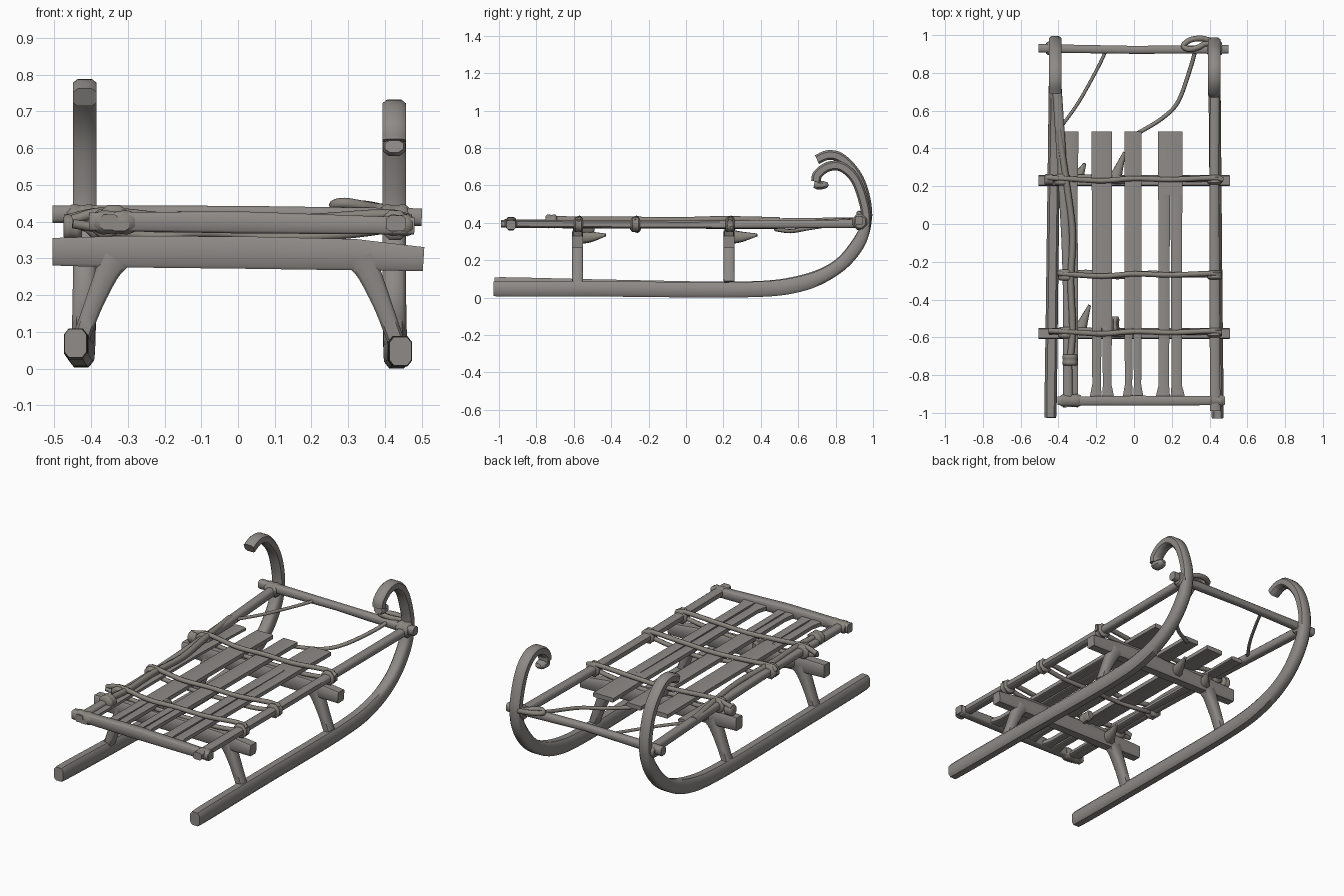
import bpy, bmesh, math
from mathutils import Vector

X, Y = Vector((1, 0, 0)), Vector((0, 1, 0))


def material(name, rgb):
    m = bpy.data.materials.new(name)
    m.diffuse_color = (*rgb, 1)
    return m


WOOD = material("weathered_wood", (.27, .255, .24))
ROPE = material("old_rope", (.25, .23, .205))


def spline(pts, n):
    """Catmull-Rom through (x, y, z, width, height) points."""
    if n < 2:
        return [Vector(p) for p in pts]
    p = [Vector(q) for q in pts]
    p = [p[0] * 2 - p[1]] + p + [p[-1] * 2 - p[-2]]
    out = []
    for i in range(1, len(p) - 2):
        a, b, c, d = p[i - 1:i + 3]
        for k in range(n):
            t = k / n
            out.append((b * 2 + (c - a) * t + (a * 2 - b * 5 + c * 4 - d) * t * t
                        + (b * 3 - a - c * 3 + d) * t ** 3) * 0.5)
    return out + [p[-2]]


def sweep(name, pts, side, n=1, bevel=0.2, round_section=False, mat=WOOD):
    """Sweep a chamfered rectangle or circle along a path; width lies along side."""
    rows = spline(pts, n)
    pos = [Vector(r[:3]) for r in rows]
    if round_section:
        sec = [(0.5 * math.cos(i * math.pi / 4), 0.5 * math.sin(i * math.pi / 4)) for i in range(8)]
    else:
        k = 0.5 - bevel
        sec = [(.5, -k), (.5, k), (k, .5), (-k, .5), (-.5, k), (-.5, -k), (-k, -.5), (k, -.5)]
    bm = bmesh.new()
    rings = []
    for i, r in enumerate(rows):
        t = (pos[min(i + 1, len(pos) - 1)] - pos[max(i - 1, 0)]).normalized()
        s = (side - t * side.dot(t)).normalized()
        u = s.cross(t)
        rings.append([bm.verts.new(pos[i] + s * a * r[3] + u * b * r[4]) for a, b in sec])
    for a, b in zip(rings, rings[1:]):
        for j in range(8):
            bm.faces.new((a[j], a[(j + 1) % 8], b[(j + 1) % 8], b[j]))
    bm.faces.new(rings[0])
    bm.faces.new(rings[-1])
    bmesh.ops.recalc_face_normals(bm, faces=bm.faces)
    me = bpy.data.meshes.new(name)
    bm.to_mesh(me)
    bm.free()
    me.materials.append(mat)
    me.polygons.foreach_set("use_smooth", [True] * len(me.polygons))
    me.set_sharp_from_angle(angle=math.radians(50))
    ob = bpy.data.objects.new(name, me)
    bpy.context.collection.objects.link(ob)
    return ob


def rope(name, pts, d, side=Vector((0, 0, 1)), n=5):
    return sweep(name, [(*p, d, d) for p in pts], side, n, round_section=True, mat=ROPE)


def lash(name, x, y, z, w, h, length, axis):
    """Bulging rope wrap around a bar that runs along axis."""
    pts = []
    for f, s in ((-.5, .75), (-.3, 1), (0, .9), (.3, 1), (.5, .75)):
        p = Vector((x, y, z)) + axis * f * length
        pts.append((*p, w * s, h * s))
    return sweep(name, pts, X if axis == Y else Y, 2, 0.3, mat=ROPE)


# Runners with rounded front ends and curled tips, the left one taller and more open
def runner(name, xs, yz):
    (y0, z0) = yz[0]
    pts = [(xs[0], y0 - .012, z0, .046, .06)]
    for i, (y, z) in enumerate(yz):
        f = min(1, max(0, (y + 1) / 1.9)) if i < 6 else 1
        h = 0.082 if i < 4 else (0.07 if i < 6 else 0.052)
        pts.append((xs[0] + (xs[1] - xs[0]) * f, y, z, 0.064, h))
    return sweep(name, pts, X, 7, 0.2)


runner("left_runner", (-.442, -.417),
       [(-.98, .068), (-.4, .055), (.3, .045), (.6, .075), (.8, .16), (.92, .29), (.968, .42),
        (.955, .55), (.91, .66), (.83, .745), (.76, .762), (.70, .738)])
runner("right_runner", (.442, .425),
       [(-.985, .047), (-.4, .046), (.3, .042), (.6, .07), (.8, .155), (.92, .285), (.962, .41),
        (.945, .53), (.9, .64), (.83, .7), (.76, .70), (.705, .66), (.695, .62)])
# Small knob ending the right curl
sweep("right_curl_knob", [(.425, .685, .605, .05, .035), (.425, .705, .602, .062, .048),
                          (.425, .74, .602, .055, .04), (.425, .76, .608, .03, .02)], X, 3, 0.28)

# Cross beams and splayed legs
for tag, y in (("front", -.58), ("rear", .23)):
    sweep(tag + "_beam", [(-.505, y, .318, .058, .075), (-.33, y, .318, .06, .085),
                          (0, y, .316, .06, .088), (.32, y, .31, .06, .085),
                          (.505, y, .298, .058, .065)], Y, 1, 0.1)
    for s, label in ((-1, "left"), (1, "right")):
        sweep(f"{tag}_{label}_leg", [(s * .335, y, .30, .06, .085), (s * .357, y, .26, .06, .065),
                                     (s * .395, y, .17, .058, .05), (s * .428, y, .08, .056, .046)],
              Y, 3, 0.15)

# Side rails
sweep("left_rail", [(-.35, -.97, .398, .05, .042), (-.355, -.3, .395, .045, .042),
                    (-.375, .2, .398, .05, .045), (-.425, .98, .405, .05, .05)], X, 4)
sweep("right_rail", [(.43, -.99, .395, .055, .042), (.425, 0, .39, .052, .042),
                     (.428, .98, .395, .05, .045)], X, 3)

# End crossbars
sweep("front_crossbar", [(-.405, -.937, .40, .045, .05), (0, -.935, .398, .052, .06),
                         (.48, -.935, .388, .048, .046)], Y, 1, 0.12)
sweep("rear_crossbar", [(-.505, .93, .42, .045, .048), (0, .922, .424, .042, .038),
                        (.5, .925, .412, .045, .048)], Y)

# Seat slats, whose front ends split into two tongues
sweep("slat_1", [(-.33, .49, .378, .075, .024), (-.33, .1, .385, .06, .024),
                 (-.318, -.3, .388, .045, .026), (-.322, -.97, .388, .05, .026)], X, 3)
for i, (x, w) in enumerate(((-.17, .108), (-.005, .092), (.192, .13))):
    split = .15 if i == 2 else -.55
    sweep(f"slat_{i + 2}", [(x, .49, .38, w, .026), (x, split, .384, w * .98, .028)], X, 1, 0.08)
    for s in (-1, 1):
        sweep(f"slat_{i + 2}_tongue", [(x + s * w * .25, split + .01, .384, w * .48, .028),
                                       (x + s * w * .26, -.85, .386, w * .42, .028),
                                       (x + s * w * .31, -.93, .386, w * .62, .03)], X, 1, 0.12)

# Lashing ropes laid across the slats
for tag, y, a, b in (("rear", .235, -.47, .47), ("middle", -.27, -.40, .45), ("front", -.575, -.45, .46)):
    rope(tag + "_lashing", [(a, y + .01, .405), (-.36, y + .005, .425), (-.17, y - .006, .408),
                            (0, y + .006, .405), (.19, y, .407), (.4, y + .008, .42), (b, y, .405)], .028)
    rope(tag + "_under_lashing", [(a, y, .395), (-.25, y + .015, .362), (-.09, y - .01, .37),
                                  (.08, y + .01, .358), (.28, y, .365), (b, y, .39)], .026)
    lx = -.36 if y < 0 else -.38
    lash(tag + "_left_wrap", lx, y, .395, .085, .08, .06, Y)
    lash(tag + "_right_wrap", .427, y, .39, .08, .08, .05, Y)

# Corner wraps and knots
lash("front_left_wrap", -.335, -.935, .398, .07, .066, .11, X)
lash("front_right_wrap", .44, -.935, .39, .065, .06, .07, X)
lash("rear_left_wrap", -.425, .93, .41, .075, .075, .08, X)
lash("rear_right_wrap", .427, .93, .405, .08, .085, .08, X)
lash("left_rail_knot", -.338, -.72, .408, .085, .075, .06, Y)
lash("slat_knot", -.1, -.53, .375, .045, .06, .08, Y)
lash("rear_beam_end_wrap", -.45, .235, .385, .06, .07, .05, X)

# Rope bundle along the left rail
rope("left_rail_rope", [(-.40, .5, .412), (-.355, .2, .418), (-.325, -.05, .412), (-.335, -.3, .415),
                        (-.325, -.55, .415), (-.34, -.74, .42)], .036, n=4)

# Knotted loop and loose cords at the rear
rope("rear_rope_loop", [(.42, .965, .425), (.36, .982, .44), (.30, .975, .445), (.262, .945, .445),
                        (.29, .925, .45), (.34, .935, .442), (.38, .955, .435), (.43, .95, .43)],
     .03, n=4)
rope("left_cord", [(-.15, .915, .42), (-.19, .83, .415), (-.29, .65, .405), (-.385, .515, .40)], .018)
rope("right_cord", [(.33, .94, .43), (.30, .83, .40), (.235, .65, .37), (.15, .56, .355),
                    (.02, .48, .365)], .022)

# Torn binding scraps hanging beside the beams
for name, x, y, dx, dy in (("front_scrap", -.285, -.56, .05, .13), ("rear_left_scrap", -.30, .24, .04, .08),
                           ("rear_middle_scrap", -.10, .24, .05, .14)):
    sweep(name, [(x, y, .325, .07, .075), (x + dx * .4, y + dy * .4, .325, .045, .055),
                 (x + dx, y + dy, .335, .015, .015)], X, 4, 0.25, mat=ROPE)
